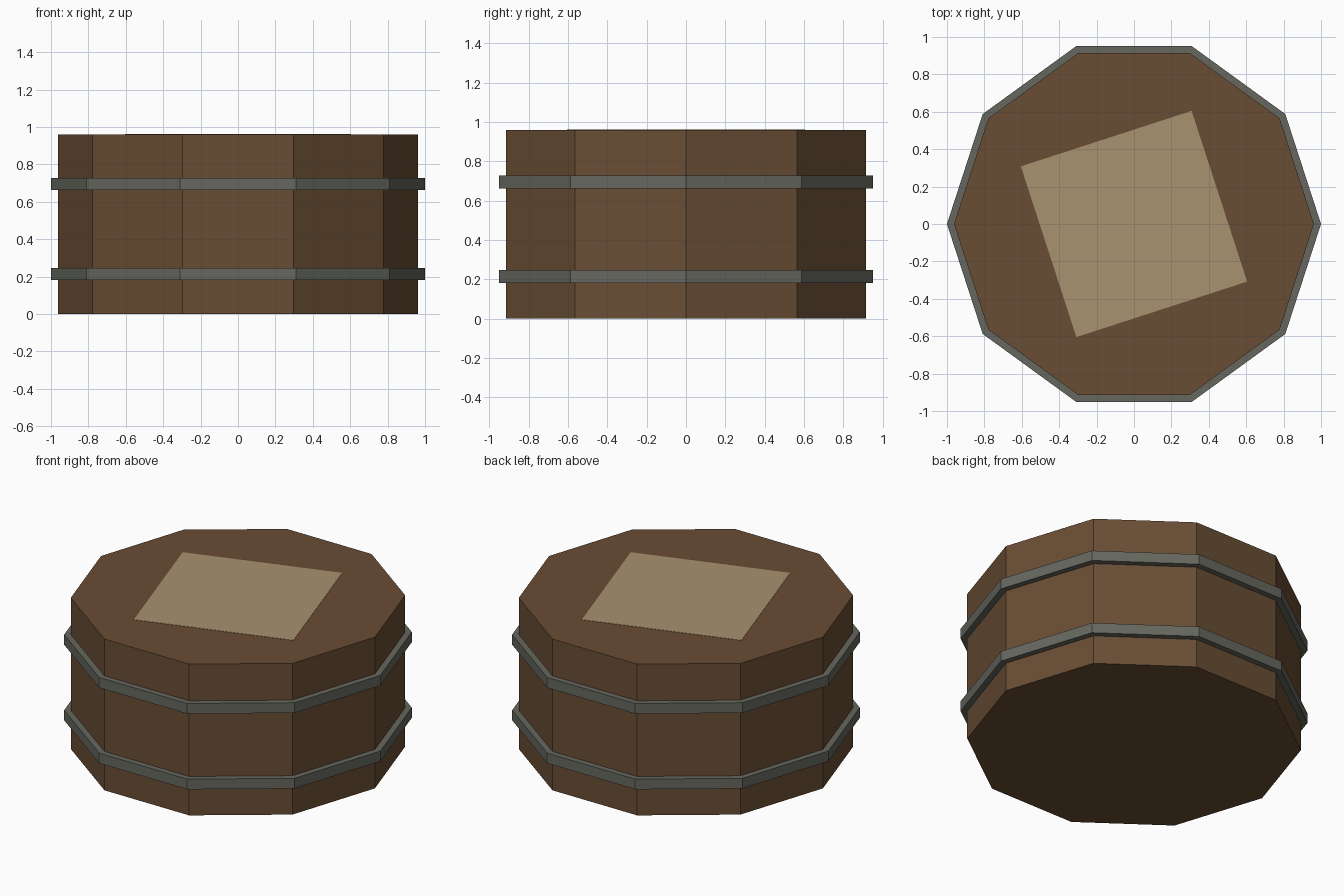
import bpy
import bmesh
from math import cos, sin, tau, radians
from mathutils import Matrix

SIDES = 10
BODY_RADIUS = 0.962
HEIGHT = 0.96

cube = bpy.data.objects.get("Cube")
if cube:
    bpy.data.objects.remove(cube, do_unlink=True)


def material(name, rgb):
    mat = bpy.data.materials.new(name)
    mat.use_nodes = True
    colour = (*rgb, 1.0)
    mat.diffuse_color = colour
    mat.node_tree.nodes["Principled BSDF"].inputs["Base Color"].default_value = colour
    return mat


def add_object(name, bm, mat):
    bmesh.ops.recalc_face_normals(bm, faces=bm.faces)
    mesh = bpy.data.meshes.new(name)
    bm.to_mesh(mesh)
    bm.free()
    mesh.materials.append(mat)
    obj = bpy.data.objects.new(name, mesh)
    bpy.context.collection.objects.link(obj)
    return obj


def loop(bm, radius, z):
    angles = [tau * i / SIDES for i in range(SIDES)]
    return [bm.verts.new((radius * cos(a), radius * sin(a), z)) for a in angles]


def bridge(bm, a, b):
    for i in range(SIDES):
        j = (i + 1) % SIDES
        bm.faces.new((a[i], a[j], b[j], b[i]))


wood = material("brown wood", (0.141, 0.075, 0.034))
iron = material("grey iron", (0.131, 0.136, 0.113))
pale = material("pale wood", (0.392, 0.287, 0.162))

# Ten-sided cask with closed ends
bm = bmesh.new()
bottom, top = loop(bm, BODY_RADIUS, 0), loop(bm, BODY_RADIUS, HEIGHT)
bridge(bm, bottom, top)
bm.faces.new(bottom)
bm.faces.new(top)
add_object("barrel_body", bm, wood)

# Two flat iron hoops around the cask
for name, z in (("lower_hoop", 0.182), ("upper_hoop", 0.662)):
    bm = bmesh.new()
    rings = [loop(bm, r, h) for r, h in (
        (1.0, z), (1.0, z + 0.065),
        (BODY_RADIUS - 0.01, z + 0.065), (BODY_RADIUS - 0.01, z))]
    for a, b in zip(rings, rings[1:] + rings[:1]):
        bridge(bm, a, b)
    add_object(name, bm, iron)

# Square pale core whose end shows just proud of the lid
bm = bmesh.new()
bmesh.ops.create_cube(bm, size=HEIGHT)
bmesh.ops.transform(bm, verts=bm.verts, matrix=(
    Matrix.Translation((0, 0, HEIGHT / 2 + 0.002)) @ Matrix.Rotation(radians(18), 4, "Z")))
add_object("inner_block", bm, pale)
